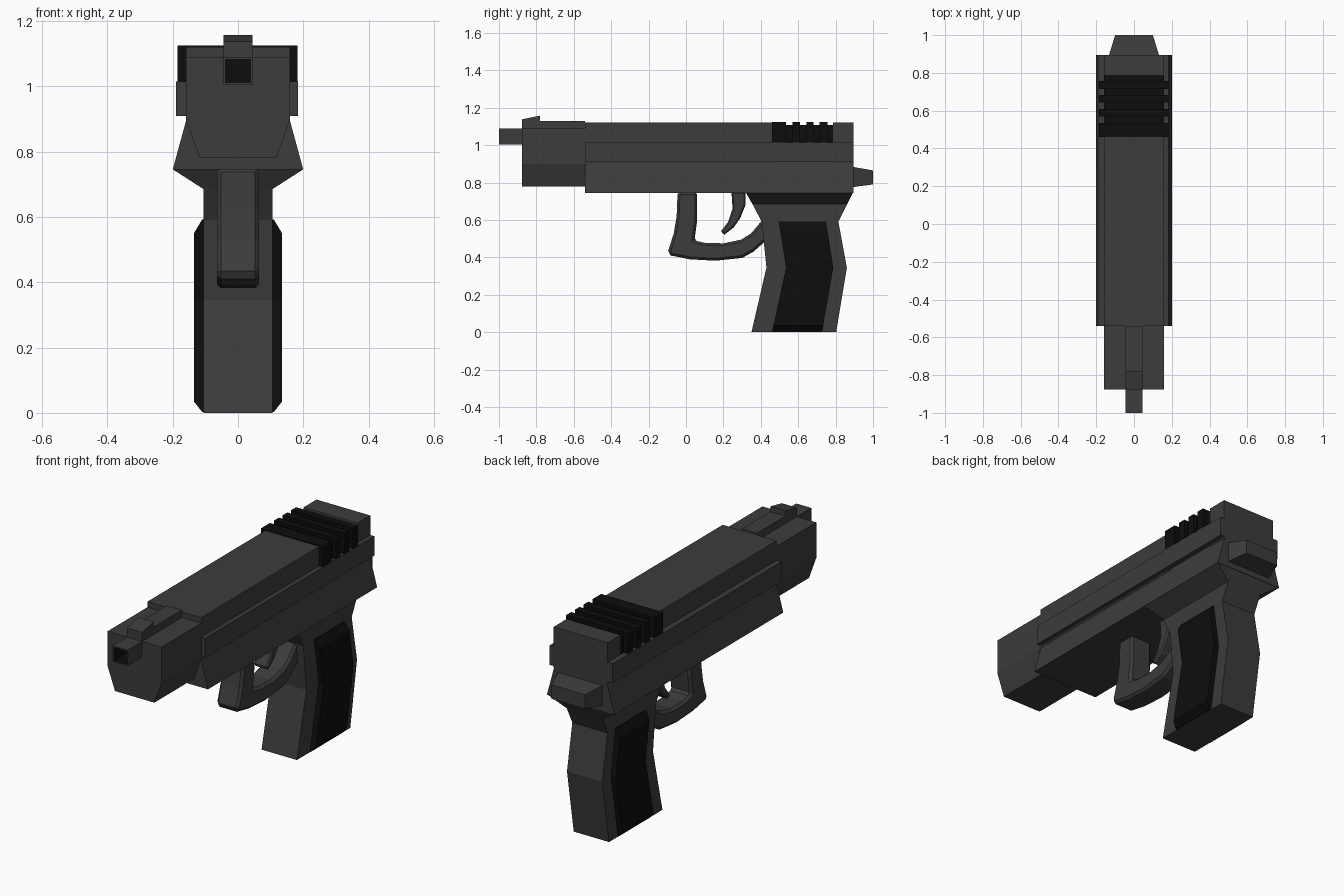
import bpy, bmesh

if "Cube" in bpy.data.objects:
    bpy.data.objects.remove(bpy.data.objects["Cube"])


def material(name, v):
    m = bpy.data.materials.new(name)
    m.diffuse_color = (v, v, v, 1)
    m.use_nodes = True
    m.node_tree.nodes["Principled BSDF"].inputs["Base Color"].default_value = m.diffuse_color
    return m


STEEL = material("dark_steel", 0.045)
BLACK = material("black_rubber", 0.004)


def finish(name, bm, mats):
    bmesh.ops.recalc_face_normals(bm, faces=bm.faces[:])
    me = bpy.data.meshes.new(name)
    bm.to_mesh(me)
    bm.free()
    for m in mats:
        me.materials.append(m)
    ob = bpy.data.objects.new(name, me)
    bpy.context.collection.objects.link(ob)
    return ob


def loft(name, rings, mat=STEEL):
    """Skin a list of equal-length point rings and cap both ends."""
    bm = bmesh.new()
    vs = [[bm.verts.new(p) for p in r] for r in rings]
    n = len(vs[0])
    for a, b in zip(vs, vs[1:]):
        for i in range(n):
            j = (i + 1) % n
            bm.faces.new((a[i], a[j], b[j], b[i]))
    bm.faces.new(vs[0][::-1])
    bm.faces.new(vs[-1])
    return finish(name, bm, [mat])


def box(name, x0, x1, y0, y1, z0, z1, mat=STEEL):
    return loft(name, [[(x0, y0, z), (x1, y0, z), (x1, y1, z), (x0, y1, z)]
                       for z in (z0, z1)], mat)


def side_plate(name, profile, w, mat=STEEL):
    """Extrude a (y, z) outline across the width."""
    return loft(name, [[(x, y, z) for y, z in profile] for x in (-w, w)], mat)


def long_bar(name, half, y0, y1):
    """Extrude a mirrored (x, z) half section along the length."""
    ring = half + [(-x, z) for x, z in reversed(half)]
    return loft(name, [[(x, y, z) for x, z in ring] for y in (y0, y1)])


def bevel(ob, width):
    m = ob.modifiers.new("bevel", "BEVEL")
    m.width, m.segments, m.limit_method, m.angle_limit = width, 1, "ANGLE", 1.3


# Slide, split around the grooved section
box("slide", -0.16, 0.16, -0.54, 0.47, 0.9, 1.12)
box("slide_rear", -0.16, 0.16, 0.785, 0.895, 0.9, 1.12)
box("slide_rails", -0.19, 0.183, -0.54, 0.895, 0.91, 1.015)

# Grip serrations on the slide
box("serration_base", -0.16, 0.16, 0.46, 0.79, 1.0, 1.107, BLACK)
for i, (a, b) in enumerate([(0.46, 0.535), (0.57, 0.61), (0.643, 0.683), (0.715, 0.757)]):
    box(f"serration_{i + 1}", -0.185, 0.182, a, b, 1.01, 1.125, BLACK)

# Flared frame and front block
long_bar("frame", [(0.155, 0.93), (0.155, 0.91), (0.20, 0.745)], -0.54, 0.895)
long_bar("front_block", [(0.16, 1.09), (0.16, 0.90), (0.117, 0.78)], -0.877, -0.53)

# Sight and rib
side_plate("front_sight", [(-0.877, 1.08), (-0.877, 1.138), (-0.78, 1.158), (-0.78, 1.13),
                           (-0.54, 1.13), (-0.54, 1.08)], 0.045)

# Square barrel with a dark bore
bm = bmesh.new()
bmesh.ops.create_cube(bm, size=1)
for v in bm.verts:
    v.co = (v.co.x * 0.09, -0.935 + v.co.y * 0.13, 1.047 + v.co.z * 0.085)
front = min(bm.faces, key=lambda f: f.calc_center_median().y)
bmesh.ops.inset_region(bm, faces=[front], thickness=0.01)
out = bmesh.ops.extrude_face_region(bm, geom=[front])["geom"]
deep = [v for v in out if isinstance(v, bmesh.types.BMVert)]
bmesh.ops.translate(bm, verts=deep, vec=(0, 0.1, 0))
if front.is_valid:
    bmesh.ops.delete(bm, geom=[front], context="FACES_ONLY")
for f in bm.faces:
    if any(v in deep for v in f.verts):
        f.material_index = 1
finish("barrel", bm, [STEEL, BLACK])

# Rear tang
loft("rear_tang", [[(-w, y, b), (w, y, b), (w, y, t), (-w, y, t)]
                   for w, y, b, t in [(0.135, 0.885, 0.775, 0.885), (0.10, 1.0, 0.79, 0.865)]])

# Grip lofted through horizontal sections: half width, front y, back y, z
sections = [(0.105, 0.35, 0.803, 0), (0.105, 0.43, 0.86, 0.345), (0.105, 0.405, 0.815, 0.59),
            (0.105, 0.355, 0.862, 0.685), (0.20, 0.32, 0.893, 0.746)]
loft("grip", [[(-w, a, z), (w, a, z), (w, b, z), (-w, b, z)] for w, a, b, z in sections])

# Grip panels, chamfered at top and bottom
panel = [(0.11, 0.46, 0.727, 0.003), (0.135, 0.468, 0.733, 0.035), (0.135, 0.535, 0.787, 0.345),
         (0.135, 0.503, 0.755, 0.55), (0.11, 0.495, 0.748, 0.592)]
for side, s in (("left", -1), ("right", 1)):
    loft(f"grip_panel_{side}", [[(s * 0.09, a, z), (s * w, a, z), (s * w, b, z), (s * 0.09, b, z)]
                                for w, a, b, z in panel], BLACK)

# Trigger guard and trigger
guard = side_plate("trigger_guard", [
    (-0.045, 0.75), (-0.05, 0.62), (-0.065, 0.53), (-0.095, 0.435), (-0.083, 0.41), (0.02, 0.39),
    (0.155, 0.382), (0.30, 0.397), (0.36, 0.43), (0.44, 0.50), (0.43, 0.61), (0.40, 0.59),
    (0.35, 0.53), (0.295, 0.495), (0.20, 0.475), (0.10, 0.478), (0.045, 0.49), (0.06, 0.60),
    (0.06, 0.75)], 0.065)
bevel(guard, 0.013)
trigger = side_plate("trigger", [
    (0.243, 0.75), (0.249, 0.66), (0.225, 0.59), (0.185, 0.537), (0.206, 0.522), (0.255, 0.56),
    (0.29, 0.61), (0.318, 0.68), (0.318, 0.75)], 0.04)
bevel(trigger, 0.008)
